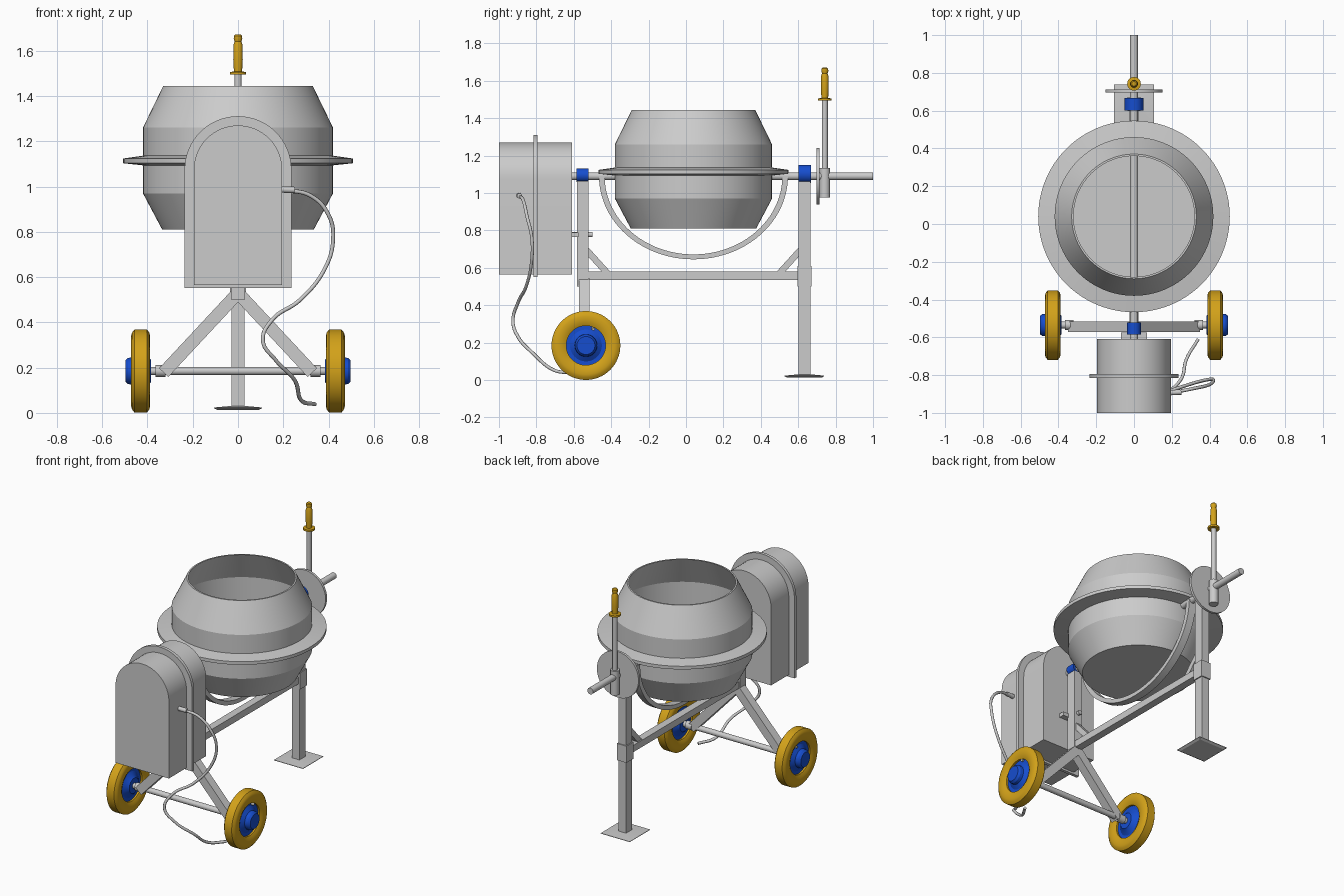
import bpy, bmesh, math
from mathutils import Vector, Matrix

if "Cube" in bpy.data.objects:
    bpy.data.objects.remove(bpy.data.objects["Cube"])


def material(name, rgb):
    m = bpy.data.materials.new(name)
    m.use_nodes = True
    m.diffuse_color = (*rgb, 1)
    m.node_tree.nodes["Principled BSDF"].inputs["Base Color"].default_value = (*rgb, 1)
    return m


GREY = material("light_grey_steel", (0.6, 0.6, 0.6))
YELLOW = material("golden_yellow", (0.65, 0.36, 0.01))
BLUE = material("blue", (0.008, 0.075, 0.62))


def finish(name, bm, mat, matrix=Matrix()):
    bm.transform(matrix)
    bmesh.ops.recalc_face_normals(bm, faces=bm.faces)
    me = bpy.data.meshes.new(name)
    bm.to_mesh(me)
    bm.free()
    me.materials.append(mat)
    ob = bpy.data.objects.new(name, me)
    bpy.context.collection.objects.link(ob)
    bpy.ops.object.select_all(action='DESELECT')
    ob.select_set(True)
    bpy.context.view_layer.objects.active = ob
    bpy.ops.object.shade_smooth_by_angle(angle=math.radians(25))
    return ob


def axis_matrix(axis, loc):
    return Matrix.Translation(loc) @ Vector(axis).to_track_quat('Z', 'Y').to_matrix().to_4x4()


def lathe(name, profile, mat, loc=(0, 0, 0), axis=(0, 0, 1), steps=64, closed=False):
    """Spin (radius, height) points round an axis."""
    bm = bmesh.new()
    vs = [bm.verts.new((r, 0, h)) for r, h in profile]
    pairs = list(zip(vs, vs[1:])) + ([(vs[-1], vs[0])] if closed else [])
    edges = [bm.edges.new(p) for p in pairs]
    bmesh.ops.spin(bm, geom=vs + edges, cent=(0, 0, 0), axis=(0, 0, 1),
                   angle=math.tau, steps=steps)
    bmesh.ops.remove_doubles(bm, verts=bm.verts, dist=1e-5)
    return finish(name, bm, mat, axis_matrix(axis, loc))


def rod(name, a, b, r, mat=GREY, steps=32):
    a, b = Vector(a), Vector(b)
    n = (b - a).length
    return lathe(name, [(0, 0), (r, 0), (r, n), (0, n)], mat, a, b - a, steps)


def box(name, lo, hi, mat=GREY):
    lo, hi = Vector(lo), Vector(hi)
    bm = bmesh.new()
    bmesh.ops.create_cube(bm, size=1)
    return finish(name, bm, mat, Matrix.Translation((lo + hi) / 2) @ Matrix.Diagonal((*(hi - lo), 1)))


def strut(name, a, b, w):
    a, b = Vector(a), Vector(b)
    bm = bmesh.new()
    bmesh.ops.create_cube(bm, size=1)
    m = axis_matrix(b - a, (a + b) / 2) @ Matrix.Diagonal((w, w, (b - a).length, 1))
    return finish(name, bm, GREY, m)


def arched_box(name, r, bottom, spring, y0, y1):
    """Round-topped panel extruded along y."""
    bm = bmesh.new()
    arch = [(r * math.cos(math.pi * i / 32), spring + r * math.sin(math.pi * i / 32))
            for i in range(33)]
    outline = [(-r, bottom), (r, bottom)] + arch
    face = bm.faces.new([bm.verts.new((x, y0, z)) for x, z in outline])
    ext = bmesh.ops.extrude_face_region(bm, geom=[face])
    moved = [g for g in ext["geom"] if isinstance(g, bmesh.types.BMVert)]
    bmesh.ops.translate(bm, verts=moved, vec=(0, y1 - y0, 0))
    return finish(name, bm, GREY)


SHAFT_Z = 1.09
DRUM_Y = 0.04
AXLE_Y, AXLE_Z = -0.535, 0.185

# Drum with inner floor, and rim ring
lathe("drum", [(0, .81), (.335, .81), (.42, .97), (.42, 1.26), (.33, 1.445),
               (.32, 1.445), (.41, 1.255), (.41, 1.1), (0, 1.1)],
      GREY, (0, DRUM_Y, 0), steps=96)
lathe("drum_ring", [(.415, 1.137), (.507, 1.124), (.507, 1.103), (.415, 1.093)],
      GREY, (0, DRUM_Y, 0), steps=96, closed=True)

# Half-round cradle under the drum
bm = bmesh.new()
quad = [bm.verts.new((x, y, 0)) for x, y in
        ((-.025, .475), (.025, .475), (.025, .505), (-.025, .505))]
face = bm.faces.new(quad)
bmesh.ops.spin(bm, geom=[face, *face.edges, *quad], cent=(0, 0, 0), axis=(1, 0, 0),
               angle=-math.pi, steps=48)
finish("drum_cradle", bm, GREY,
       Matrix.Translation((0, DRUM_Y, SHAFT_Z)) @ Matrix.Diagonal((1, 1, .88, 1)))

# Shaft and bearings
rod("shaft", (0, -.63, SHAFT_Z), (0, 1, SHAFT_Z), .021)
rod("front_bearing", (0, -.585, 1.095), (0, -.522, 1.095), .036, BLUE)
rod("rear_bearing", (0, .602, 1.102), (0, .667, 1.102), .049, BLUE)

# Frame
box("front_post", (-.03, -.583, .5), (.03, -.52, 1.065))
box("rear_post", (-.028, .602, .025), (.028, .665, 1.065))
box("rear_post_sleeve", (-.035, .597, .5), (.035, .672, .61))
box("main_beam", (-.025, -.55, .535), (.025, .63, .58))
strut("front_brace", (0, -.55, .715), (0, -.405, .555), .034)
strut("rear_brace", (0, .63, .715), (0, .485, .555), .034)
lathe("foot_plate", [(0, .013), (.13, .013), (.15, .021), (.15, .024), (.04, .031), (0, .031)],
      GREY, (0, .633, 0), steps=4).data.transform(
    Matrix.Translation((0, .633, 0)) @ Matrix.Rotation(math.pi / 4, 4, 'Z')
    @ Matrix.Translation((0, -.633, 0)))

# Wheels and legs, mirrored left and right
rod("axle", (-.45, AXLE_Y, AXLE_Z), (.45, AXLE_Y, AXLE_Z), .018)
tyre = [(.105, .03), (.125, .04), (.155, .042), (.17, .038), (.184, .027),
        (.184, -.027), (.17, -.038), (.155, -.042), (.125, -.04), (.105, -.03)]
hub = [(0, .068), (.048, .068), (.058, .055), (.06, .035), (.085, .018), (.107, .018),
       (.107, -.018), (.085, -.018), (.058, -.035), (.05, -.045), (0, -.045)]
for side, s in (("left", 1), ("right", -1)):
    centre = (s * .43, AXLE_Y, AXLE_Z)
    lathe(side + "_tyre", tyre, YELLOW, centre, (s, 0, 0), closed=True)
    lathe(side + "_hub", hub, BLUE, centre, (s, 0, 0))
    rod(side + "_valve", (s * .44, -.5, .278), (s * .465, -.495, .272), .008, steps=12)
    strut(side + "_leg", (0, -.545, .53), (s * .328, -.545, .178), .056)
    rod(side + "_axle_collar", (s * .32, AXLE_Y, AXLE_Z), (s * .365, AXLE_Y, AXLE_Z), .026)

# Motor housing and its mount
arched_box("motor_housing", .195, .565, 1.075, -1, -.61)
arched_box("housing_flange", .236, .552, 1.075, -.815, -.795)
box("motor_mount", (-.07, -.615, .765), (.07, -.575, .79))
rod("mount_bolt", (0, -.62, .778), (0, -.5, .778), .014, steps=16)

# Tilt disc, lever and grip
rod("tilt_disc", (0, .697, SHAFT_Z), (0, .713, SHAFT_Z), .152, steps=64)
rod("lever_socket", (0, .742, .975), (0, .742, 1.135), .028)
rod("lever", (0, .742, 1.1), (0, .742, 1.53), .016)
lathe("lever_grip", [(0, 1.494), (.036, 1.494), (.036, 1.506), (.018, 1.508), (.021, 1.56),
                     (.02, 1.625), (.015, 1.64), (.019, 1.652), (.018, 1.665), (.012, 1.671),
                     (0, 1.671)], YELLOW, (0, .742, 0), steps=32)

# Power cable
path = [(.2, -.893, .985), (.32, -.87, .96), (.4, -.85, .875), (.42, -.825, .765),
        (.385, -.825, .64), (.275, -.855, .5), (.15, -.9, .41), (.11, -.925, .32),
        (.165, -.9, .235), (.25, -.82, .145), (.28, -.71, .055), (.34, -.61, .038)]
cu = bpy.data.curves.new("power_cable", 'CURVE')
cu.dimensions = '3D'
cu.bevel_depth = .009
cu.bevel_resolution = 2
cu.use_fill_caps = True
sp = cu.splines.new('BEZIER')
sp.bezier_points.add(len(path) - 1)
for p, co in zip(sp.bezier_points, path):
    p.co = co
    p.handle_left_type = p.handle_right_type = 'AUTO'
cu.materials.append(GREY)
bpy.context.collection.objects.link(bpy.data.objects.new("power_cable", cu))
rod("cable_socket", (.19, -.893, .987), (.25, -.89, .985), .014, steps=16)
